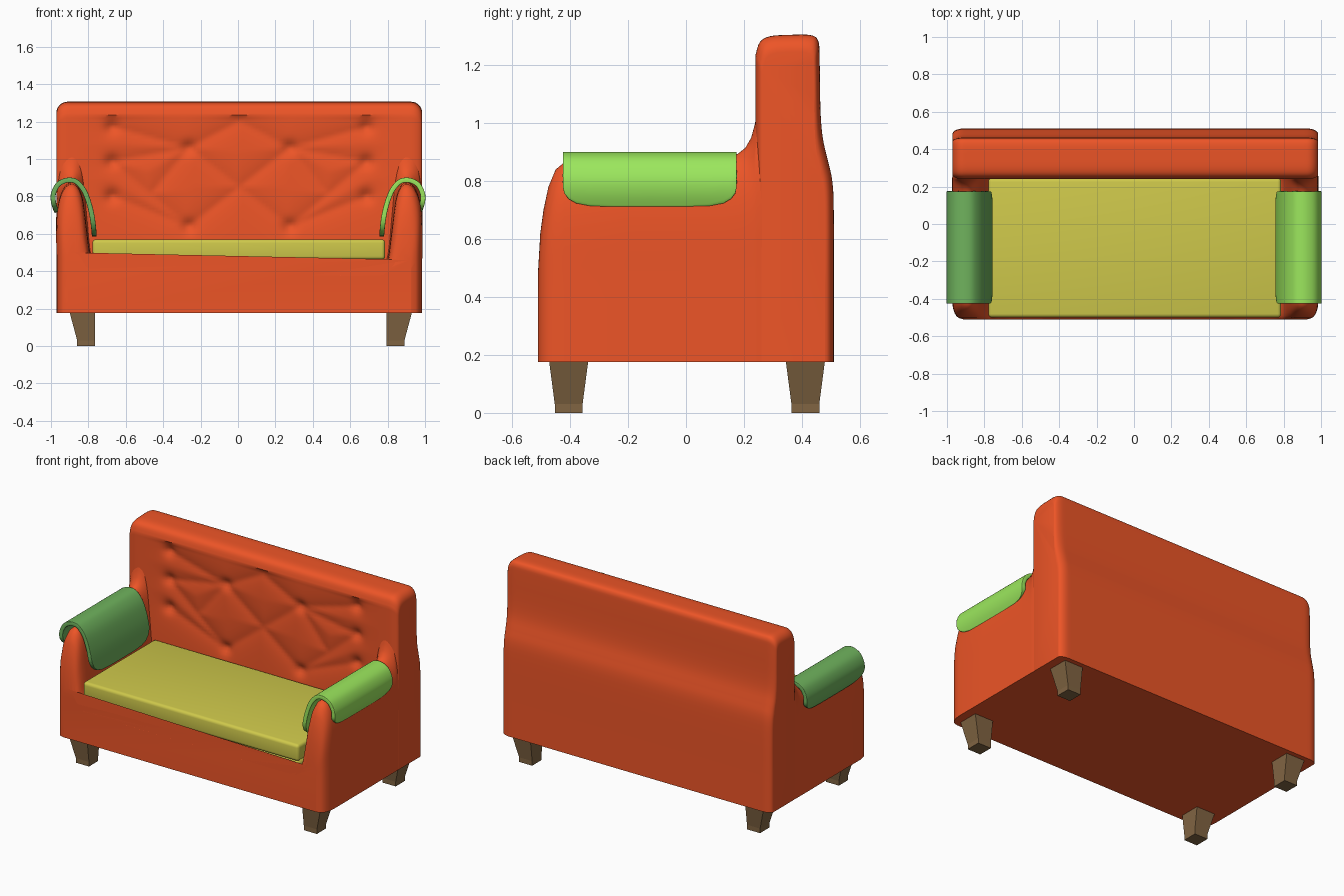
import bpy, bmesh, math
from mathutils import Vector

if "Cube" in bpy.data.objects:
    bpy.data.objects.remove(bpy.data.objects["Cube"])


def material(name, rgb):
    m = bpy.data.materials.new(name)
    m.diffuse_color = (*rgb, 1)
    m.use_nodes = True
    m.node_tree.nodes["Principled BSDF"].inputs["Base Color"].default_value = m.diffuse_color
    return m


ORANGE = material("orange fabric", (0.85, 0.09, 0.02))
YELLOW = material("yellow fabric", (0.62, 0.58, 0.07))
WOOD = material("wood", (0.22, 0.13, 0.055))
DARK_GREEN = material("dark green fabric", (0.16, 0.45, 0.11))
LIGHT_GREEN = material("light green fabric", (0.33, 0.80, 0.11))


def spline(pts, n=4):
    """Catmull-Rom curve through 2D points."""
    p = [Vector(q) for q in pts]
    p = [p[0]] + p + [p[-1]]
    out = []
    for i in range(1, len(p) - 2):
        a, b, c, d = p[i - 1:i + 3]
        for k in range(n):
            t = k / n
            out.append(0.5 * (2 * b + (c - a) * t + (2 * a - 5 * b + 4 * c - d) * t * t
                              + (3 * b - a - 3 * c + d) * t ** 3))
    return out + [p[-1]]


def lerp(table, v):
    for (a, fa), (b, fb) in zip(table, table[1:]):
        if v <= b:
            return fa + (fb - fa) * max(0, v - a) / (b - a)
    return table[-1][1]


def loft(name, rings, mat, x=0.0, closed=True, angle=40):
    bm = bmesh.new()
    vs = [[bm.verts.new(p) for p in r] for r in rings]
    n = len(rings[0])
    for a, b in zip(vs, vs[1:]):
        for i in range(n if closed else n - 1):
            j = (i + 1) % n
            bm.faces.new((a[i], a[j], b[j], b[i]))
    if closed:
        caps = [bm.faces.new(vs[0]), bm.faces.new(vs[-1])]
        bmesh.ops.triangulate(bm, faces=[f for f in caps if len(f.verts) > 4])
    bmesh.ops.recalc_face_normals(bm, faces=bm.faces)
    me = bpy.data.meshes.new(name)
    bm.to_mesh(me)
    bm.free()
    ob = bpy.data.objects.new(name, me)
    bpy.context.collection.objects.link(ob)
    ob.location.x = x
    me.materials.append(mat)
    if angle:
        bpy.ops.object.select_all(action='DESELECT')
        ob.select_set(True)
        bpy.context.view_layer.objects.active = ob
        bpy.ops.object.shade_smooth_by_angle(angle=math.radians(angle))
    return ob


X, BOTTOM, MID = 0.978, 0.175, 0.007

# Arms and front rail: U section lofted front to back with changing arm height
half = spline([(X, BOTTOM), (X, .45), (X, .65), (.965, .77), (.935, .845), (.895, .87),
               (.86, .845), (.835, .77), (.815, .62), (.795, .47), (.765, .415), (.70, .40), (.45, .40)])
arm_height = [(-.51, .50), (-.503, .62), (-.492, .70), (-.475, .78), (-.45, .84), (-.42, .865), (-.2, .875),
              (.14, .88), (.18, .895), (.205, .915), (.225, .95), (.236, .99), (.245, 1.03), (.30, 1.04)]
front_inset = [(-.51, .06), (-.503, .035), (-.492, .022), (-.475, .012), (-.45, .004), (-.42, 0), (.25, 0), (.30, .004)]
rings = []
for y, h in arm_height:
    ins = lerp(front_inset, y)
    side = []
    for x, z in half:
        z2 = z
        if z > .40:
            z2 = .40 + (z - .40) * (h - .40) / .47
        if x > .895:
            x -= ins * (x - .895) / (X - .895)
        elif z > .42:
            x += .3 * ins * min(1, (.895 - x) / .06) * min(1, (z - .42) / .1)
        if z < .43 and x < .80:
            z2 -= .4 * ins
        side.append((x, y, z2))
    rings.append(side + [(-x, yy, z) for x, yy, z in reversed(side)])
loft("arms_and_front_rail", rings, ORANGE, MID)

# Tufted backrest: side profile lofted across, with button dimples and creases
right_buttons = [(.68, 1.17), (.68, .985), (.68, .80), (.27, 1.06), (.27, .64)]
right_folds = [((.68, 1.17), (.27, 1.06)), ((.68, .985), (.27, 1.06)), ((.68, .985), (.27, .64)),
               ((.68, .80), (.27, .64)), ((.27, 1.06), (0, .85)), ((.27, .64), (0, .85)),
               ((.27, 1.06), (0, 1.2)), ((.27, 1.06), (.475, .81))]


def tuft(x, z):
    x = abs(x)
    q = Vector((x, z))
    d = 0
    for a, b in right_folds:
        a, b = Vector(a), Vector(b)
        t = max(0, min(1, (q - a).dot(b - a) / (b - a).length_squared))
        d = max(d, .016 * math.exp(-(q - a - (b - a) * t).length / .06))
    for b in right_buttons:
        d += .02 * math.exp(-((q - Vector(b)).length / .035) ** 2)
    return d


outline = spline([(.51, BOTTOM), (.51, .45), (.51, .70), (.505, .80), (.49, .87), (.472, .95), (.464, 1.05),
                  (.461, 1.23), (.456, 1.285), (.43, 1.304), (.36, 1.305), (.29, 1.30), (.255, 1.28), (.24, 1.235)])
n_back = len(outline)
outline += [Vector((.24, 1.235 - .735 * k / 44)) for k in range(1, 45)] + [Vector((.24, BOTTOM))]
R = 0.06
ends = [(X - R * (1 - math.cos(a)), R * (1 - math.sin(a))) for a in [math.pi / 2 * k / 7 for k in range(8)]]
inner = [(X - R) * (1 - 2 * k / 100) for k in range(1, 100)]
stations = ends + [(x, 0) for x in inner] + [(-x, i) for x, i in reversed(ends)]
rings = []
for x, ins in stations:
    ring = []
    for i, (y, z) in enumerate(outline):
        if i >= n_back:
            y += tuft(x, z) * min(1, max(0, (X - R - abs(x)) / .1))
        y2 = .36 + (y - .36) * (1 - .4 * ins / .12)
        ring.append((x, y2, BOTTOM + (z - BOTTOM) * (1 - ins / 1.13)))
    rings.append(ring)
loft("tufted_backrest", rings, ORANGE, MID)


# Seat cushions: rounded slabs
def cushion(name, hx, y0, y1, z0, z1, bevel):
    rings = [[(-hx, y0, z), (hx, y0, z), (hx, y1, z), (-hx, y1, z)] for z in (z0, z1)]
    ob = loft(name, rings, YELLOW, .004, angle=0)
    mod = ob.modifiers.new("soft edges", 'BEVEL')
    mod.width, mod.segments = bevel, 4
    ob.data.shade_smooth()
    return ob


cushion("lower_seat_cushion", .772, -.495, .245, .375, .459, .03)
cushion("upper_seat_cushion", .783, -.50, .245, .46, .57, .02)

# Arm covers: thick draped sheets with rounded corners
drape = spline([(.968, .715), (.985, .76), (.988, .81), (.965, .86), (.93, .882), (.895, .887),
                (.86, .875), (.82, .825), (.79, .74), (.775, .66), (.768, .585)], 4)
ys = [-.425, -.42, -.405, -.38, -.33, -.25, -.125, 0, .08, .13, .155, .17, .175]
m = len(drape) - 1
for side, label, mat in ((-1, "left", DARK_GREEN), (1, "right", LIGHT_GREEN)):
    rings = []
    for y in ys:
        u = abs(y + .125) / .30
        trim = m * .14 * (1 - math.sqrt(max(0, 1 - u ** 5)))
        ring = []
        for i in range(m + 1):
            s = trim + (m - 2 * trim) * i / m
            k = min(int(s), m - 1)
            p = drape[k].lerp(drape[k + 1], s - k)
            ring.append((side * p.x, y, p.y))
        rings.append(ring)
    ob = loft(label + "_arm_cover", rings, mat, closed=False, angle=60)
    sol = ob.modifiers.new("cloth thickness", 'SOLIDIFY')
    sol.thickness, sol.offset = .026, 0
    bev = ob.modifiers.new("soft rim", 'BEVEL')
    bev.width, bev.segments, bev.angle_limit = .008, 2, math.radians(50)

# Tapered legs with a short straight foot
for side, sname in ((-1, "left"), (1, "right")):
    for yc, yname in ((-.405, "front"), (.412, "back")):
        rings = []
        for z, outer, hy in ((0, .875, .048), (.03, .875, .048), (.19, .918, .069)):
            rings.append([(side * a, yc + b * hy, z) for a, b in
                          ((.78, -1), (outer, -1), (outer, 1), (.78, 1))])
        loft(f"{yname}_{sname}_leg", rings, WOOD, .015, angle=0)
